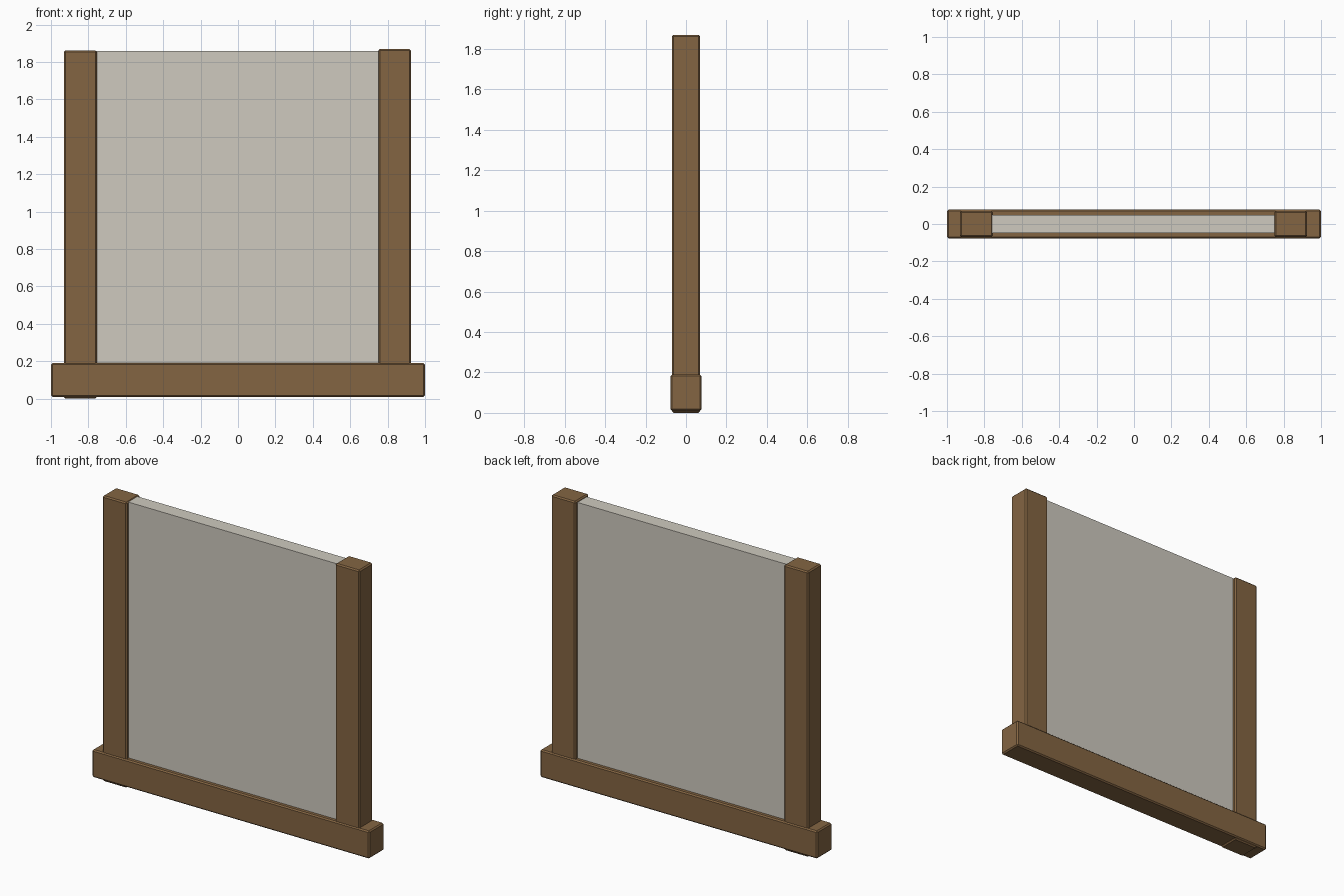
import bpy

if "Cube" in bpy.data.objects:
    bpy.data.objects.remove(bpy.data.objects["Cube"])


def material(name, color):
    m = bpy.data.materials.new(name)
    m.diffuse_color = color
    m.use_nodes = True
    m.node_tree.nodes["Principled BSDF"].inputs["Base Color"].default_value = m.diffuse_color
    return m


wood = material("wood", (0.23, 0.13, 0.055, 1))
plaster = material("plaster", (0.62, 0.59, 0.52, 1))


def box(name, lo, hi, mat, bevel=0.0):
    bpy.ops.mesh.primitive_cube_add(size=1, location=[(a + b) / 2 for a, b in zip(lo, hi)])
    ob = bpy.context.object
    ob.name = name
    ob.scale = [b - a for a, b in zip(lo, hi)]
    bpy.ops.object.transform_apply(location=False, rotation=False, scale=True)
    ob.data.materials.append(mat)
    if bevel:
        mod = ob.modifiers.new("chamfer", 'BEVEL')
        mod.width = bevel
        mod.segments = 1
    return ob


# Bottom beam
box("sill_beam", (-1.0, -0.077, 0.01), (1.0, 0.077, 0.19), wood, 0.008)

# Uprights, slightly uneven in height; the left one pokes out under the beam
box("left_post", (-0.93, -0.07, 0.0), (-0.755, 0.07, 1.862), wood, 0.008)
box("right_post", (0.75, -0.07, 0.01), (0.925, 0.07, 1.869), wood, 0.008)

# Infill wall, tucked into the posts and beam
box("wall_panel", (-0.82, -0.048, 0.12), (0.82, 0.048, 1.858), plaster)
